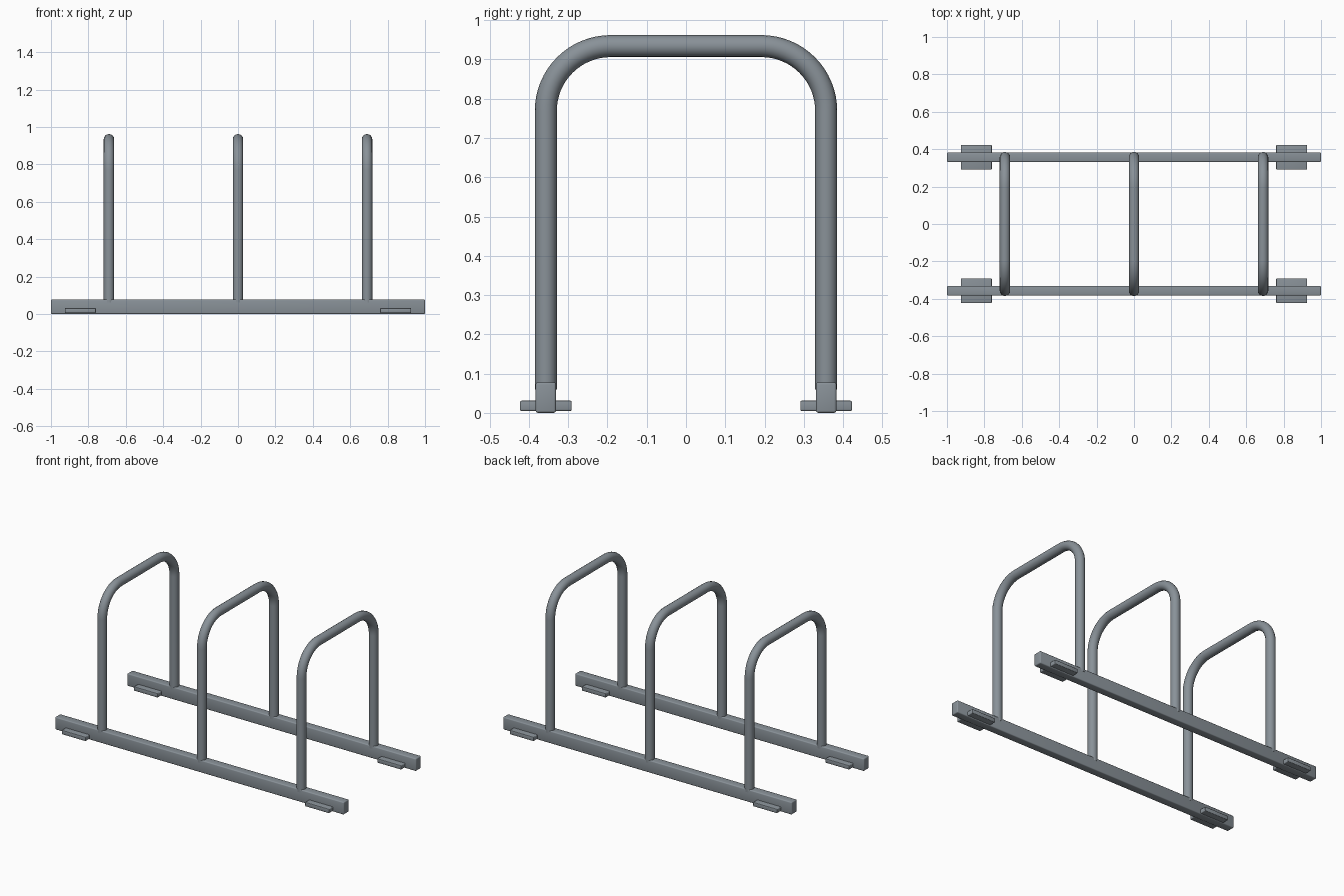
import bpy, math

if "Cube" in bpy.data.objects:
    bpy.data.objects.remove(bpy.data.objects["Cube"])

steel = bpy.data.materials.new("galvanised grey")
steel.diffuse_color = (0.25, 0.285, 0.315, 1)
steel.use_nodes = True
steel.node_tree.nodes["Principled BSDF"].inputs["Base Color"].default_value = steel.diffuse_color

RAIL_Y, HOOP_TOP, BEND, TUBE_R = 0.357, 0.934, 0.165, 0.028


def finish(obj, name):
    obj.name = name
    obj.data.materials.clear()
    obj.data.materials.append(steel)
    bpy.ops.object.select_all(action='DESELECT')
    obj.select_set(True)
    bpy.context.view_layer.objects.active = obj
    bpy.ops.object.shade_smooth_by_angle(angle=math.radians(35))


def box(name, centre, size, bevel):
    bpy.ops.mesh.primitive_cube_add(size=1, location=centre)
    obj = bpy.context.object
    obj.scale = size
    bpy.ops.object.transform_apply(location=False, rotation=False, scale=True)
    mod = obj.modifiers.new("soft_edges", 'BEVEL')
    mod.width, mod.segments = bevel, 3
    bpy.ops.object.modifier_apply(modifier=mod.name)
    finish(obj, name)


def hoop(name, x):
    # Upside-down U path with two rounded corners
    pts = [(x, -RAIL_Y, 0.06)]
    for side, start in ((-1, 180), (1, 90)):
        cy, cz = side * (RAIL_Y - BEND), HOOP_TOP - BEND
        for i in range(17):
            a = math.radians(start - 90 * i / 16)
            pts.append((x, cy + BEND * math.cos(a), cz + BEND * math.sin(a)))
    pts.append((x, RAIL_Y, 0.06))
    curve = bpy.data.curves.new(name, 'CURVE')
    curve.dimensions = '3D'
    curve.bevel_depth, curve.bevel_resolution = TUBE_R, 6
    curve.use_fill_caps = True
    spline = curve.splines.new('POLY')
    spline.points.add(len(pts) - 1)
    for p, co in zip(spline.points, pts):
        p.co = (*co, 1)
    obj = bpy.data.objects.new(name, curve)
    bpy.context.collection.objects.link(obj)
    bpy.ops.object.select_all(action='DESELECT')
    obj.select_set(True)
    bpy.context.view_layer.objects.active = obj
    bpy.ops.object.convert(target='MESH')
    finish(bpy.context.object, name)


# Two ground rails, each with a floor plate near both ends
for side, label in ((-1, "front"), (1, "back")):
    box(f"{label}_rail", (0, side * RAIL_Y, 0.039), (2, 0.052, 0.078), 0.006)
    for end, where in ((-1, "left"), (1, "right")):
        box(f"{label}_{where}_floor_plate", (end * 0.843, side * RAIL_Y, 0.018),
            (0.166, 0.132, 0.026), 0.004)

# Three bike hoops
for x, label in ((-0.69, "left"), (0, "middle"), (0.69, "right")):
    hoop(f"{label}_hoop", x)
